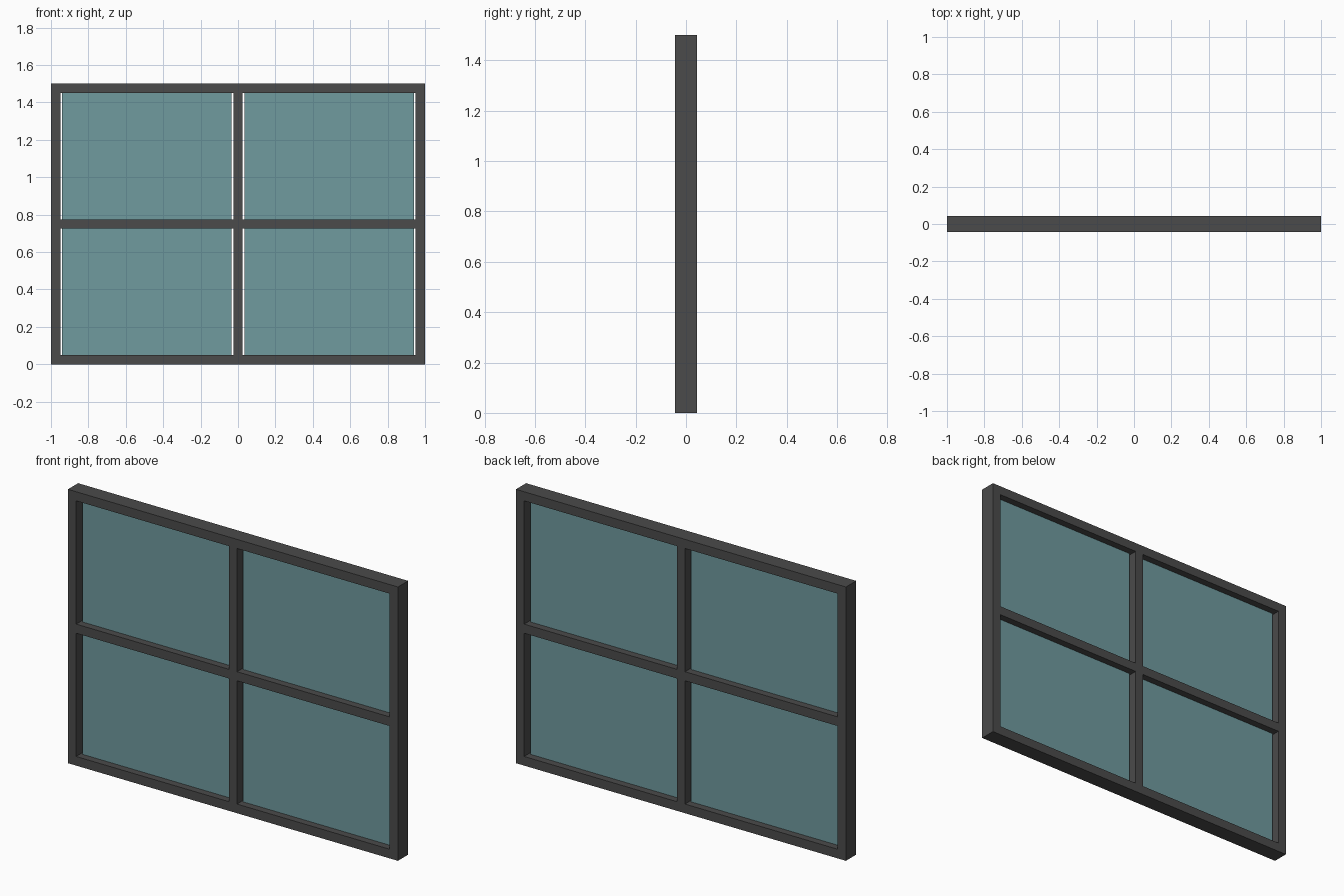
import bpy

# Remove the default cube
cube = bpy.data.objects.get("Cube")
if cube:
    bpy.data.objects.remove(cube, do_unlink=True)


def make_material(name, rgb):
    mat = bpy.data.materials.new(name)
    mat.use_nodes = True
    color = (*rgb, 1.0)
    mat.diffuse_color = color
    mat.node_tree.nodes["Principled BSDF"].inputs["Base Color"].default_value = color
    return mat


dark_frame = make_material("dark grey frame", (0.07, 0.07, 0.07))
teal_glass = make_material("teal glass", (0.16, 0.325, 0.345))


def box(name, x_range, z_range, depth, mat):
    """Box centred on y = 0, spanning the given x and z ranges."""
    (x0, x1), (z0, z1) = x_range, z_range
    bpy.ops.mesh.primitive_cube_add(size=1, location=((x0 + x1) / 2, 0, (z0 + z1) / 2))
    obj = bpy.context.object
    obj.name = obj.data.name = name
    for v in obj.data.vertices:
        v.co.x *= x1 - x0
        v.co.y *= depth
        v.co.z *= z1 - z0
    obj.data.materials.append(mat)
    return obj


WIDTH, HEIGHT, DEPTH = 2.0, 1.5, 0.088
BAR = 0.05           # face width of every frame bar
GAP = 0.01           # slit between glass and upright bars
GLASS = 0.01         # pane thickness
half = WIDTH / 2
inner = half - BAR
mid = HEIGHT / 2

# Side posts, full height
box("right_post", (-half, -inner), (0, HEIGHT), DEPTH, dark_frame)
box("left_post", (inner, half), (0, HEIGHT), DEPTH, dark_frame)

# Horizontal rails between the posts
for name, z in (("bottom_rail", 0), ("middle_rail", mid - BAR / 2), ("top_rail", HEIGHT - BAR)):
    box(name, (-inner, inner), (z, z + BAR), DEPTH, dark_frame)

# Centre uprights and the glass panes of each row
rows = {"lower": (BAR, mid - BAR / 2), "upper": (mid + BAR / 2, HEIGHT - BAR)}
for row, z_range in rows.items():
    box(row + "_mullion", (-BAR / 2, BAR / 2), z_range, DEPTH, dark_frame)
    near, far = BAR / 2 + GAP, inner - GAP
    box(row + "_left_pane", (near, far), z_range, GLASS, teal_glass)
    box(row + "_right_pane", (-far, -near), z_range, GLASS, teal_glass)
